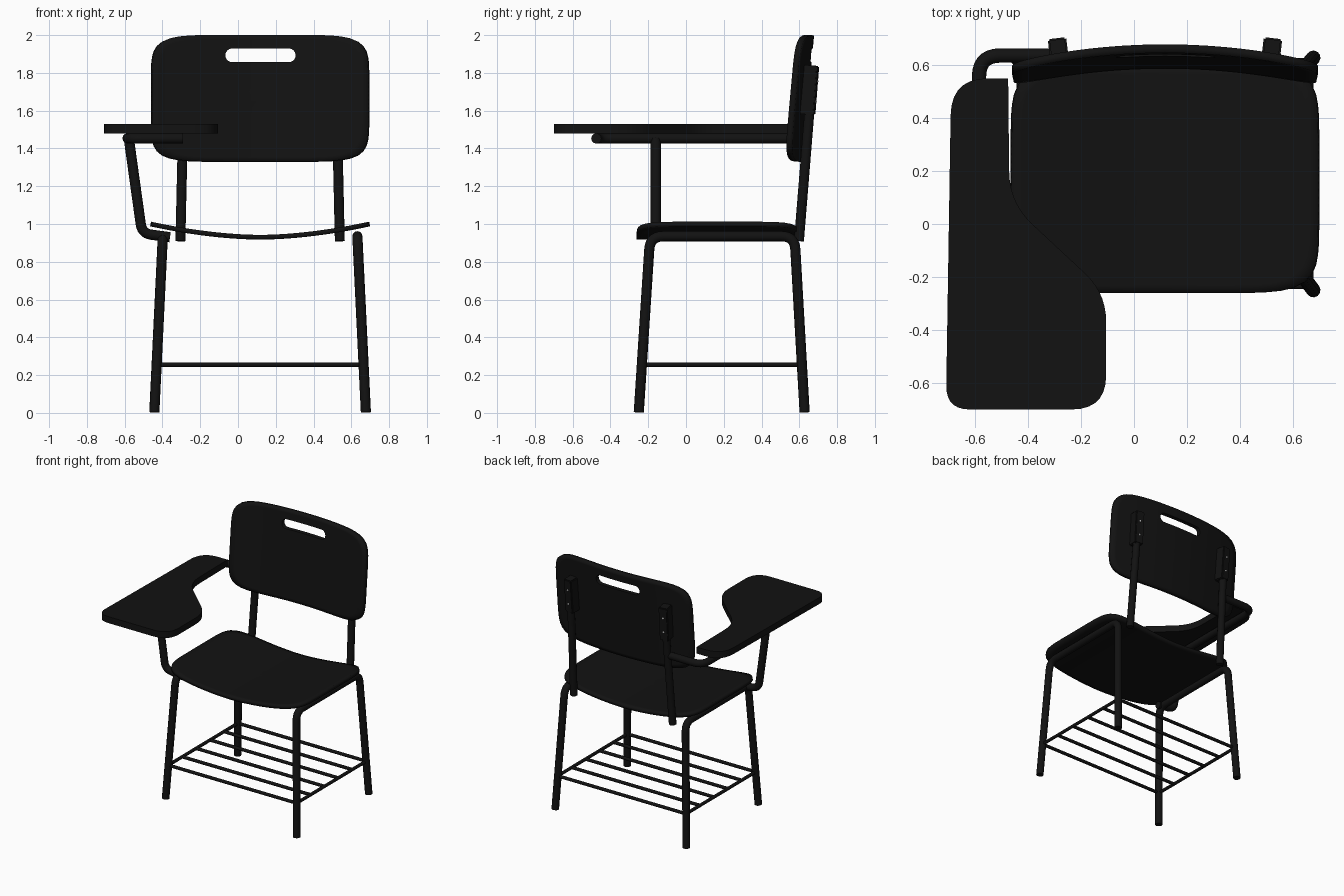
import bpy, bmesh, math
from mathutils import Vector

if "Cube" in bpy.data.objects:
    bpy.data.objects.remove(bpy.data.objects["Cube"])

CX = 0.117  # centre line of the chair (the tablet sits off to one side)


def material(name, rgb):
    m = bpy.data.materials.new(name)
    m.diffuse_color = (*rgb, 1)
    m.use_nodes = True
    m.node_tree.nodes["Principled BSDF"].inputs["Base Color"].default_value = m.diffuse_color
    return m


BLACK = material("black", (0.006, 0.006, 0.006))
STEEL = material("steel", (0.5, 0.5, 0.5))


def fillet(points, radii, closed=False, steps=7):
    """Round the corners of a polyline, each by its own distance."""
    pts, out, n = [Vector(p) for p in points], [], len(points)
    for i, (p, d) in enumerate(zip(pts, radii)):
        if d == 0 or (not closed and i in (0, n - 1)):
            out.append(p)
            continue
        a = p + (pts[i - 1] - p).normalized() * d
        b = p + (pts[(i + 1) % n] - p).normalized() * d
        for k in range(steps + 1):
            t = k / steps
            out.append(a * (1 - t) ** 2 + p * 2 * t * (1 - t) + b * t * t)
    return out


def tube(name, points, r, bend=0.07):
    path = fillet(points, [bend] * len(points))
    cu = bpy.data.curves.new(name, 'CURVE')
    cu.dimensions = '3D'
    cu.bevel_depth, cu.bevel_resolution, cu.use_fill_caps = r, 4, True
    sp = cu.splines.new('POLY')
    sp.points.add(len(path) - 1)
    for q, p in zip(sp.points, path):
        q.co = (*p, 1)
    ob = bpy.data.objects.new(name, cu)
    bpy.context.collection.objects.link(ob)
    cu.materials.append(BLACK)
    return ob


def mesh_object(name, bm, mat=BLACK):
    bmesh.ops.recalc_face_normals(bm, faces=bm.faces)
    me = bpy.data.meshes.new(name)
    bm.to_mesh(me)
    bm.free()
    me.materials.append(mat)
    ob = bpy.data.objects.new(name, me)
    bpy.context.collection.objects.link(ob)
    return ob


def smooth(ob):
    bpy.ops.object.select_all(action='DESELECT')
    ob.select_set(True)
    bpy.context.view_layer.objects.active = ob
    bpy.ops.object.shade_smooth_by_angle(angle=math.radians(35))


def prism(name, outline, depth):
    bm = bmesh.new()
    face = bm.faces.new([bm.verts.new(p) for p in outline])
    ext = bmesh.ops.extrude_face_region(bm, geom=[face])
    bmesh.ops.translate(bm, vec=depth, verts=[v for v in ext['geom'] if isinstance(v, bmesh.types.BMVert)])
    return mesh_object(name, bm)


def panel(name, power, place, thickness, segs=96, rings=14):
    """Curved rounded-rectangle shell; place(u, v) maps -1..1 to space."""
    bm = bmesh.new()
    centre = bm.verts.new(place(0, 0))
    last = None
    for j in range(1, rings + 1):
        ring = []
        for i in range(segs):
            a = math.tau * i / segs
            c, s = math.cos(a), math.sin(a)
            r = j / rings / (abs(c) ** power + abs(s) ** power) ** (1 / power)
            ring.append(bm.verts.new(place(c * r, s * r)))
        for i in range(segs):
            k = (i + 1) % segs
            bm.faces.new((centre, ring[i], ring[k]) if last is None
                         else (last[i], ring[i], ring[k], last[k]))
        last = ring
    ob = mesh_object(name, bm)
    mod = ob.modifiers.new("thickness", 'SOLIDIFY')
    mod.thickness, mod.offset = thickness, 0
    return ob


# Seat: shallow trough
seat = panel("seat", 7, lambda u, v: (CX + 0.58 * u, 0.167 + 0.428 * v, 0.93 + 0.07 * abs(u) ** 1.8), 0.025)
smooth(seat)


# Backrest: curved and leaning, with a hand slot
def back_point(u, v):
    z = 1.665 + 0.335 * v
    return (CX + 0.575 * u, 0.632 + 0.09 * (z - 1.665) - 0.066 * u * u, z)


backrest = panel("backrest", 6.5, back_point, 0.032)
slot = []
for i in range(26):
    a = math.tau * i / 26 + math.pi / 26 - math.pi / 2
    side = 0.15 if math.cos(a) > 0 else -0.15
    slot.append((CX + 0.002 + side + 0.036 * math.cos(a), 0.4, 1.893 + 0.036 * math.sin(a)))
cutter = prism("slot_cutter", slot, (0, 0.5, 0))
cutter.hide_render = True
cutter.hide_viewport = True
cut = backrest.modifiers.new("slot", 'BOOLEAN')
cut.object, cut.operation, cut.solver = cutter, 'DIFFERENCE', 'EXACT'
smooth(backrest)

for s, side in ((-1, "left"), (1, "right")):
    # Legs: one bent tube per side, running under the seat
    top, foot = CX + s * 0.515, CX + s * 0.56
    tube(f"{side}_leg_frame", [(foot, -0.25, 0.003), (top, -0.19, 0.935),
                               (top, 0.575, 0.935), (foot, 0.628, 0.003)], 0.027)
    # Backrest uprights
    tube(f"{side}_upright", [(CX + s * 0.422, 0.598, 0.91), (CX + s * 0.405, 0.658, 1.65)], 0.027)
    # Brackets holding the backrest
    bm = bmesh.new()
    bmesh.ops.create_cube(bm, size=1)
    bmesh.ops.scale(bm, vec=(0.07, 0.08, 0.26), verts=bm.verts)
    bmesh.ops.bevel(bm, geom=bm.edges[:], offset=0.006, segments=2, affect='EDGES')
    bracket = mesh_object(f"{side}_bracket", bm)
    bracket.location = (CX + s * 0.402, 0.652, 1.71)
    bracket.rotation_euler = (-0.08, 0, -s * 0.12)
    smooth(bracket)
    # Bracket screws
    for z in (-0.06, 0.05):
        bm = bmesh.new()
        bmesh.ops.create_uvsphere(bm, u_segments=12, v_segments=6, radius=0.008)
        screw = mesh_object(f"{side}_screw", bm, STEEL)
        screw.parent = bracket
        screw.location = (0, 0.038, z)
        smooth(screw)
    # Rack side rails
    rail = CX + s * 0.548
    tube(f"{side}_rack_rail", [(rail, -0.234, 0.255), (rail, 0.614, 0.255)], 0.012)

# Rack rods
for i in range(6):
    y = -0.234 + 0.848 * i / 5
    tube("rack_rod", [(CX - 0.548, y, 0.255), (CX + 0.548, y, 0.255)], 0.012)

# Writing tablet
outline = [(-0.71, -0.70), (-0.105, -0.70), (-0.105, -0.26), (-0.47, 0.08),
           (-0.475, 0.55), (-0.69, 0.55)]
tablet = prism("writing_tablet",
               fillet([(x, y, 1.48) for x, y in outline], [0.09, 0.13, 0.11, 0.12, 0, 0.14], closed=True),
               (0, 0, 0.05))
smooth(tablet)

# Tablet arm and its post
tube("tablet_arm", [(-0.29, 0.636, 1.453), (-0.585, 0.636, 1.453),
                    (-0.585, -0.475, 1.453), (-0.29, -0.475, 1.453)], 0.027, 0.08)
tube("tablet_post", [(-0.578, -0.16, 1.453), (-0.508, -0.16, 0.95), (-0.36, -0.16, 0.93)], 0.027, 0.05)
